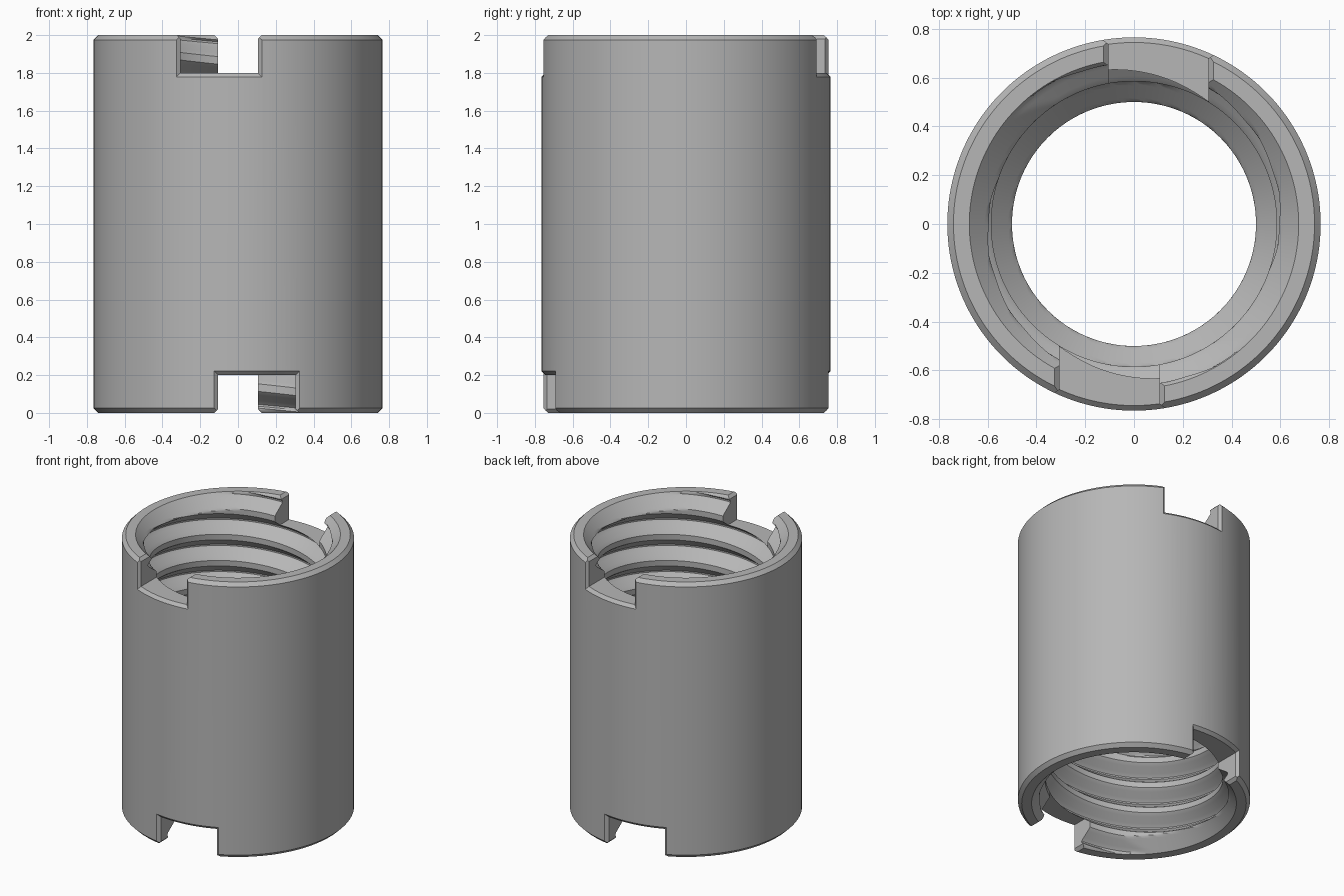
import bpy, bmesh
from math import pi, cos, sin, asin, radians
from mathutils import Matrix

HEIGHT, OUTER_R, CHAMFER = 2.0, 0.765, 0.025
# Twin-start thread, symmetric about the middle of the sleeve
PITCH, STARTS, ROWS_PER_PITCH, COLUMNS = 0.19, 2, 19, 152
LEAD, ROW = PITCH * STARTS, PITCH / ROWS_PER_PITCH
CREST_R, ROOT_R, CREST_HALF, FLANK = 0.585, 0.67, 0.0225, 0.065
FIRST_CREST = 0.145
SINK_R = 0.675
STOP_R, STOP_HALF = 0.5, 0.2
NOTCH_LEFT, NOTCH_RIGHT, NOTCH_FLOOR = -0.305, 0.105, 1.8

if "Cube" in bpy.data.objects:
    bpy.data.objects.remove(bpy.data.objects["Cube"])

steel = bpy.data.materials.new("plain grey metal")
steel.use_nodes = True
grey = (0.47, 0.47, 0.47, 1)
steel.diffuse_color = grey
steel.node_tree.nodes["Principled BSDF"].inputs["Base Color"].default_value = grey


def make_object(name, bm):
    bmesh.ops.recalc_face_normals(bm, faces=bm.faces)
    mesh = bpy.data.meshes.new(name)
    bm.to_mesh(mesh)
    bm.free()
    mesh.materials.append(steel)
    obj = bpy.data.objects.new(name, mesh)
    bpy.context.collection.objects.link(obj)
    return obj


def skin(bm, columns, caps=False):
    """Bridge closed loops of points that lie side by side."""
    loops = [[bm.verts.new(p) for p in col] for col in columns]
    for a, b in zip(loops, loops[1:]):
        for i in range(len(a)):
            bm.faces.new((a[i - 1], a[i], b[i], b[i - 1]))
    if caps:
        bm.faces.new(loops[0])
        bm.faces.new(loops[-1])


def polar(r, angle, z):
    return (r * cos(angle), r * sin(angle), z)


# Threaded sleeve: trapezoid thread, countersunk ends and a tapered stop midway
def bore_radius(z, row):
    step = row % ROWS_PER_PITCH
    from_crest = min(step, ROWS_PER_PITCH - step) * ROW
    rise = min(max((from_crest - CREST_HALF) / FLANK, 0), 1)
    thread = CREST_R + (ROOT_R - CREST_R) * rise
    end = min(z, HEIGHT - z)
    if end < 1e-6:
        return SINK_R
    stop = STOP_R + max(HEIGHT / 2 - end - STOP_HALF, 0)
    return min(max(thread, SINK_R - end), stop)


def sleeve_column(c):
    turn = c / COLUMNS
    angle = pi / 2 + 2 * pi * turn
    first = -int((FIRST_CREST + LEAD) / ROW) - 1
    last = int((HEIGHT - FIRST_CREST) / ROW) + 1
    points = []
    for k in range(first, last + 1):
        z = min(max(FIRST_CREST + k * ROW + LEAD * turn, 0), HEIGHT)
        points.append(polar(bore_radius(z, k), angle, z))
    edge = OUTER_R - CHAMFER
    for r, z in ((edge, HEIGHT), (OUTER_R, HEIGHT - CHAMFER), (OUTER_R, CHAMFER), (edge, 0)):
        points.append(polar(r, angle, z))
    return points


bm = bmesh.new()
skin(bm, [sleeve_column(c) for c in range(COLUMNS + 1)])
bmesh.ops.remove_doubles(bm, verts=bm.verts, dist=1e-5)
sleeve = make_object("threaded_sleeve", bm)

# Notch cutters: two at the top, two turned upside down at the bottom
placements = []
for flip in (0, pi):
    for spin in (0, pi):
        placements.append(Matrix.Translation((0, 0, HEIGHT / 2)) @ Matrix.Rotation(spin, 4, "Z")
                          @ Matrix.Rotation(flip, 4, "Y") @ Matrix.Translation((0, 0, -HEIGHT / 2)))


# Straight notch that widens where it meets the rim
def block_columns(flare=0.06):
    neck = HEIGHT - 0.02
    outline = [(NOTCH_LEFT, NOTCH_FLOOR), (NOTCH_RIGHT, NOTCH_FLOOR), (NOTCH_RIGHT, neck),
               (NOTCH_RIGHT + flare, neck + flare), (NOTCH_LEFT - flare, neck + flare),
               (NOTCH_LEFT, neck)]
    return [[(x, y, z) for x, z in outline] for y in (-1, -0.2)]


# Flared sector that bevels the outer edge of a notch
def flare_columns(steps=16):
    r0, flare, top = 0.744, 0.04, HEIGHT + 0.12
    r1 = r0 + flare

    def angle(x, r, t):
        a, b = asin((NOTCH_LEFT - x) / r), asin((NOTCH_RIGHT + x) / r)
        return -pi / 2 + a + (b - a) * t

    columns = []
    for i in range(steps + 1):
        a0, a1 = angle(0, r0, i / steps), angle(flare, r1, i / steps)
        columns.append([polar(r0, a0, NOTCH_FLOOR), polar(r1, a1, NOTCH_FLOOR - flare),
                        polar(r1, a1, top), polar(r0, a0, top)])
    return columns


for name, columns in (("notch_cutter", block_columns()), ("bevel_cutter", flare_columns())):
    bm = bmesh.new()
    for place in placements:
        before = set(bm.verts)
        skin(bm, columns, caps=True)
        bmesh.ops.transform(bm, matrix=place, verts=[v for v in bm.verts if v not in before])
    cutter = make_object(name, bm)
    cutter.hide_render = True
    cut = sleeve.modifiers.new(name, "BOOLEAN")
    cut.operation, cut.solver, cut.object = "DIFFERENCE", "EXACT", cutter
    bpy.context.view_layer.objects.active = sleeve
    bpy.ops.object.modifier_apply(modifier=name)
    bpy.data.objects.remove(cutter)

# Smooth walls with crisp edges
bpy.ops.object.select_all(action="DESELECT")
sleeve.select_set(True)
bpy.context.view_layer.objects.active = sleeve
bpy.ops.object.shade_smooth_by_angle(angle=radians(30))
